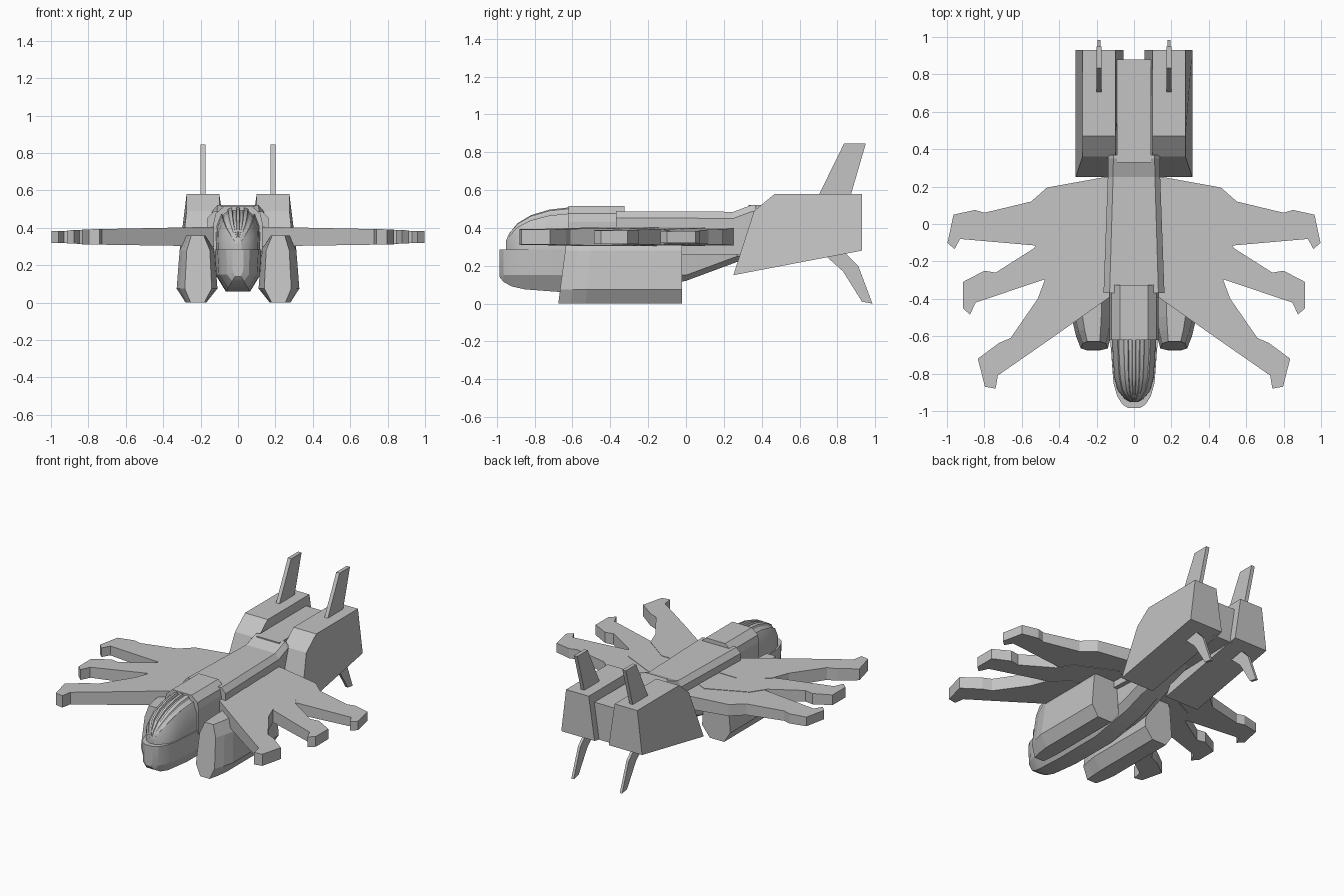
import bpy, bmesh, math

cube = bpy.data.objects.get("Cube")
if cube:
    bpy.data.objects.remove(cube, do_unlink=True)

grey = bpy.data.materials.new("hull_grey")
grey.use_nodes = True
grey.diffuse_color = (0.55, 0.55, 0.55, 1)
grey.node_tree.nodes["Principled BSDF"].inputs["Base Color"].default_value = grey.diffuse_color


def loft(name, rings, smooth=0):
    """Skin a list of equal-sized closed rings and cap both ends."""
    bm = bmesh.new()
    rows = [[bm.verts.new(p) for p in ring] for ring in rings]
    for a, b in zip(rows, rows[1:]):
        for i in range(len(a)):
            j = (i + 1) % len(a)
            bm.faces.new((a[i], a[j], b[j], b[i]))
    bm.faces.new(rows[0])
    bm.faces.new(rows[-1])
    bmesh.ops.recalc_face_normals(bm, faces=bm.faces)
    mesh = bpy.data.meshes.new(name)
    bm.to_mesh(mesh)
    bm.free()
    mesh.materials.append(grey)
    obj = bpy.data.objects.new(name, mesh)
    bpy.context.collection.objects.link(obj)
    if smooth:
        bpy.ops.object.select_all(action="DESELECT")
        obj.select_set(True)
        bpy.context.view_layer.objects.active = obj
        bpy.ops.object.shade_smooth_by_angle(angle=math.radians(smooth))
    return obj


def section(y, half):
    """Symmetric ring at depth y from its +x half."""
    return [(x, y, z) for x, z in half] + [(-x, y, z) for x, z in reversed(half)]


def pair(name, rings, smooth=0):
    """Build a part on the left and its mirror on the right."""
    loft("left_" + name, rings, smooth)
    loft("right_" + name, [[(-x, y, z) for x, y, z in r] for r in rings], smooth)


# Lower hull from rounded nose to tail: depth, half width, keel height
hull = [(-.985, .03, .14), (-.965, .062, .115), (-.92, .09, .09), (-.85, .11, .075),
        (-.65, .125, .06), (-.3, .13, .06), (0, .12, .12), (.27, .11, .22), (.6, .09, .3)]
loft("lower_hull", [section(y, [(w, .285), (w * .93, max(.15, k + .03)), (w * .5, k)])
                    for y, w, k in hull], 25)

# Canopy with grooved panes between the ribs: depth, half width, top
canopy = [(-.952, .02, .33), (-.935, .05, .37), (-.89, .088, .425), (-.82, .107, .467),
          (-.72, .115, .497), (-.6, .12, .51)]
shape = [(1, 0), (.97, .55), (.74, .86), (.68, .83), (.5, .9), (.45, .97),
         (.28, 1), (.24, .93), (.1, .94), (.07, 1)]
loft("canopy", [section(y, [(w * u, .275 + (t - .275) * v) for u, v in shape])
                for y, w, t in canopy], 25)

# Collar behind the canopy
collar = [(.13, .26), (.13, .43), (.12, .475), (.075, .515)]
loft("cockpit_collar", [section(y, collar) for y in (-.62, -.325)])

# Main body with the ramp up to the tail
loft("main_body", [section(y, [(w, .26), (w, t - .035), (w * .8, t)])
                   for y, w, t in [(-.37, .163, .488), (.25, .14, .485), (.35, .138, .522),
                                   (.37, .138, .522)]])
loft("tail_boom", [section(y, [(.09, .27), (.09, .522)]) for y in (.33, .88)])

# Belly pods with tapered fronts
pod = [(.17, 0), (.28, 0), (.328, .075), (.312, .28), (.275, .36), (.175, .36), (.125, .28), (.11, .075)]


def pod_ring(y, squeeze, lean):
    return [(.2 + (x - .2) * squeeze, y + lean * z, z) for x, z in pod]


pair("belly_pod", [pod_ring(-.675, .66, .13), pod_ring(-.61, .86, .13),
                   pod_ring(-.53, 1, .1), pod_ring(-.02, 1, 0)])

# Rear engine blocks, wider at the base
engine = [(.25, .15), (.36, .49), (.47, .58), (.93, .58), (.93, .28)]


def engine_ring(low_x, high_x):
    return [(low_x if z < .4 else high_x, y, z) for y, z in engine]


pair("engine_block", [engine_ring(.055, .1), engine_ring(.312, .275)])


def plate(name, profile, x, half):
    pair(name, [[(x + s * half, y, z) for y, z in profile] for s in (-1, 1)])


# Upper and lower fins
plate("upper_fin", [(.7, .57), (.87, .57), (.95, .845), (.835, .845)], .187, .013)
plate("lower_fin", [(.73, .26), (.83, .17), (.93, .01), (.985, 0), (.91, .2), (.84, .27)], .187, .009)

# Three fanned wing blades on each side
rear_blade = [(.1, .25), (.16, .25), (.465, .195), (.55, .12), (.8, .06), (.85, .075), (.965, .05),
              (.997, -.1), (.96, -.135), (.93, -.08), (.47, -.12), (.1, -.15)]
middle_blade = [(.1, .05), (.21, .1), (.47, -.03), (.535, -.13), (.74, -.26), (.8, -.25), (.915, -.31),
                (.915, -.45), (.877, -.485), (.847, -.42), (.46, -.29), (.1, -.19)]
front_blade = [(.1, -.14), (.29, -.145), (.47, -.28), (.515, -.4), (.66, -.61), (.72, -.635),
               (.835, -.72), (.797, -.87), (.74, -.88), (.728, -.81), (.44, -.61), (.1, -.37)]
for n, (name, outline) in enumerate([("rear_wing", rear_blade), ("middle_wing", middle_blade),
                                     ("front_wing", front_blade)]):
    lift = .003 * n
    pair(name, [[(x, y, .305 + .015 * x - lift) for x, y in outline],
                [(x, y, .402 - .02 * x + lift) for x, y in outline]])
